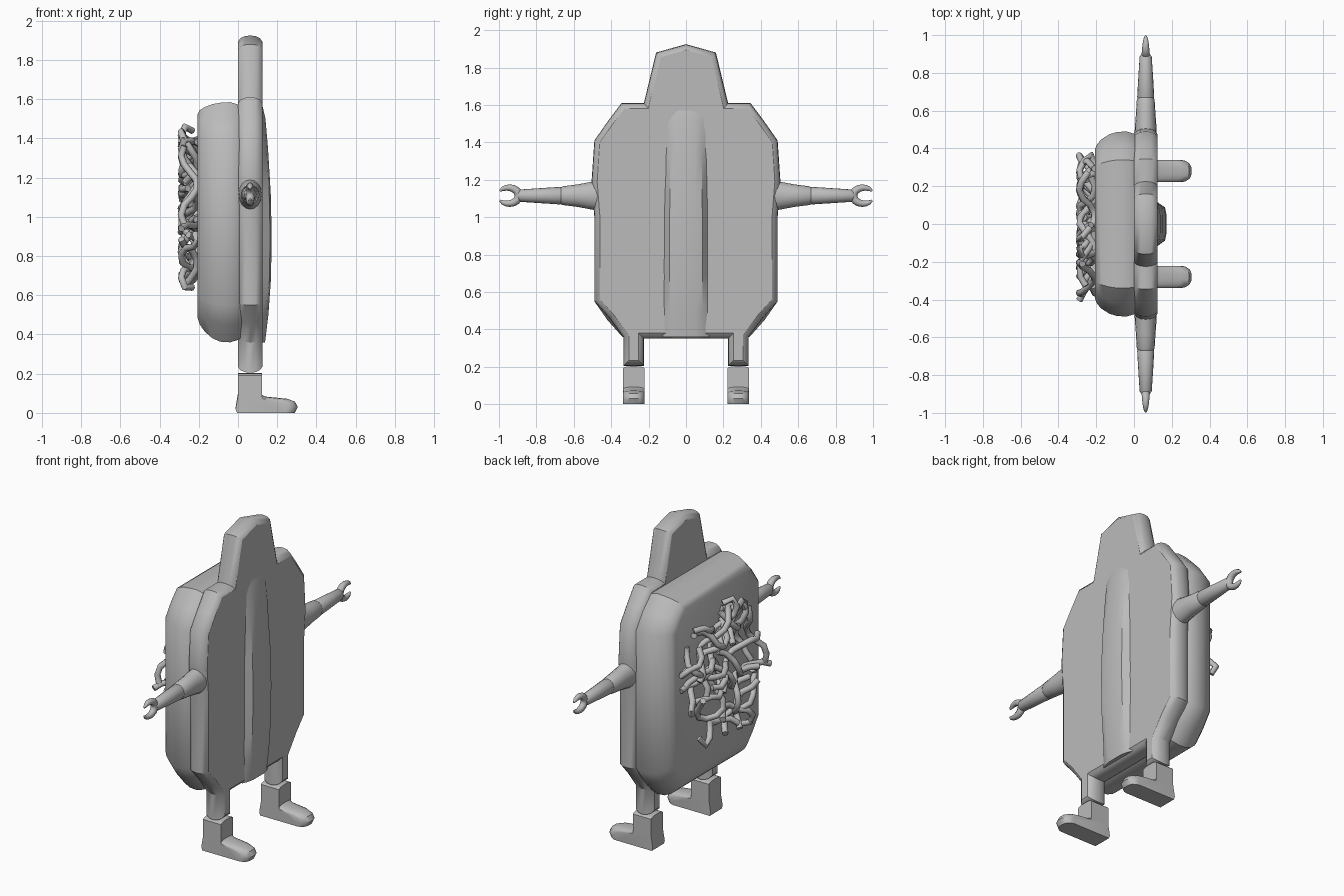
import bpy, bmesh, math, random
from mathutils import Vector

if "Cube" in bpy.data.objects:
    bpy.data.objects.remove(bpy.data.objects["Cube"])

random.seed(11)
grey = bpy.data.materials.new("plain grey")
grey.diffuse_color = (0.5, 0.5, 0.5, 1)
grey.use_nodes = True
grey.node_tree.nodes["Principled BSDF"].inputs["Base Color"].default_value = grey.diffuse_color


def finish(ob, angle=35):
    ob.data.materials.append(grey)
    bpy.ops.object.select_all(action='DESELECT')
    ob.select_set(True)
    bpy.context.view_layer.objects.active = ob
    bpy.ops.object.shade_smooth_by_angle(angle=math.radians(angle))
    return ob


def loft(name, rings, angle=35):
    """Skin a list of closed rings and cap both ends."""
    bm = bmesh.new()
    loops = [[bm.verts.new(p) for p in ring] for ring in rings]
    n = len(loops[0])
    for a, b in zip(loops, loops[1:]):
        for i in range(n):
            j = (i + 1) % n
            bm.faces.new((a[i], a[j], b[j], b[i]))
    bm.faces.new(loops[0][::-1])
    bm.faces.new(loops[-1])
    bmesh.ops.recalc_face_normals(bm, faces=bm.faces)
    me = bpy.data.meshes.new(name)
    bm.to_mesh(me)
    bm.free()
    ob = bpy.data.objects.new(name, me)
    bpy.context.collection.objects.link(ob)
    return finish(ob, angle)


def inset(pts, d):
    """Mitred inward offset of a clockwise (y, z) outline."""
    out = []
    for i, p in enumerate(pts):
        p = Vector(p)
        a = (p - Vector(pts[i - 1])).normalized()
        b = (Vector(pts[(i + 1) % len(pts)]) - p).normalized()
        na, nb = Vector((a.y, -a.x)), Vector((b.y, -b.x))
        out.append(p + (na + nb) * d / (1 + na.dot(nb)))
    return out


def slab(name, half, layers):
    """Mirror a half outline; layers are (x, inset, z shift)."""
    outline = half + [(-y, z) for y, z in reversed(half) if y > 0]
    return loft(name, [[(x, p.x, p.y + dz) for p in inset(outline, d)]
                       for x, d, dz in layers])


def tube(name, points, radius, radii=None):
    """Kinked round tube along a path, converted to a mesh."""
    cu = bpy.data.curves.new(name, 'CURVE')
    cu.dimensions = '3D'
    cu.bevel_depth, cu.bevel_resolution, cu.use_fill_caps = radius, 2, True
    sp = cu.splines.new('POLY')
    sp.points.add(len(points) - 1)
    for i, p in enumerate(points):
        sp.points[i].co = (*p, 1)
        sp.points[i].radius = radii[i] if radii else 1
    tmp = bpy.data.objects.new(name, cu)
    bpy.context.collection.objects.link(tmp)
    bpy.context.view_layer.update()
    me = bpy.data.meshes.new_from_object(
        tmp.evaluated_get(bpy.context.evaluated_depsgraph_get()))
    bpy.data.objects.remove(tmp)
    ob = bpy.data.objects.new(name, me)
    bpy.context.collection.objects.link(ob)
    me.materials.clear()
    return finish(ob, 50)


# Flat front body with peaked top and upper legs
slab("body",
     [(0, 1.925), (0.16, 1.88), (0.225, 1.61), (0.345, 1.61), (0.42, 1.51),
      (0.49, 1.41), (0.505, 1.19), (0.49, 1.0), (0.49, 0.55), (0.41, 0.46),
      (0.335, 0.36), (0.335, 0.205), (0.225, 0.205), (0.225, 0.35)],
     [(0, 0.03, 0), (0.012, 0.013, 0), (0.035, 0.003, 0), (0.062, 0, 0),
      (0.09, 0.003, 0), (0.112, 0.013, 0), (0.124, 0.03, 0)])

# Rounded cushion on the back
slab("back_cushion",
     [(0.34, 1.585), (0.42, 1.5), (0.49, 1.40), (0.49, 0.55), (0.42, 0.45),
      (0.34, 0.36)],
     [(0.03, 0.03, 0), (0.0, 0.012, 0), (-0.04, 0, 0), (-0.09, 0.003, 0),
      (-0.13, 0.015, 0.005), (-0.17, 0.04, 0.015), (-0.195, 0.066, 0.025),
      (-0.207, 0.095, 0.03)])

# Raised strip down the front
loft("front_ridge",
     [[(0.115, -w, z), (x - 0.008, -0.72 * w, z), (x, -0.4 * w, z),
       (x, 0.4 * w, z), (x - 0.008, 0.72 * w, z), (0.115, w, z)]
      for z, x, w in [(0.36, 0.138, 0.125), (0.5, 0.155, 0.125),
                      (0.68, 0.168, 0.123), (0.9, 0.172, 0.122),
                      (1.12, 0.167, 0.12), (1.35, 0.153, 0.115),
                      (1.5, 0.14, 0.112), (1.58, 0.122, 0.108)]])

ARM_X, ARM_Z = 0.062, 1.115
for side, s in (("right", -1), ("left", 1)):
    # Arm: flared sleeve, then slimmer forearm
    def arm(name, stations):
        rings = []
        for y, rx, rz in stations:
            rings.append([(ARM_X + rx * math.cos(k * math.pi / 8), s * y,
                           ARM_Z + rz * math.sin(k * math.pi / 8))
                          for k in range(16)])
        loft(name, rings)

    arm(side + "_sleeve", [(0.42, 0.06, 0.09), (0.5, 0.058, 0.075),
                           (0.58, 0.052, 0.06), (0.66, 0.047, 0.05),
                           (0.672, 0.04, 0.043)])
    arm(side + "_forearm", [(0.662, 0.04, 0.042), (0.674, 0.045, 0.047),
                            (0.78, 0.039, 0.04), (0.885, 0.032, 0.033),
                            (0.9, 0.022, 0.024)])

    # Open claw hand
    path, radii = [], []
    for k in range(15):
        t = math.radians(36 + k * 288 / 14)
        path.append((ARM_X, s * (0.95 + 0.056 * math.cos(t)),
                     ARM_Z + 0.043 * math.sin(t)))
        radii.append(0.25 + 0.85 * math.sin(math.pi * k / 14) ** 0.6)
    tube(side + "_hand", path, 0.02, radii)

    # Boot with a long toe
    profile = [(-0.005, 0), (-0.012, 0.03), (0.0, 0.1), (0.0, 0.203),
               (0.122, 0.203), (0.122, 0.092), (0.14, 0.083), (0.25, 0.072),
               (0.29, 0.058), (0.305, 0.03), (0.29, 0.0)]
    cx, cz = 0.08, 0.07
    rings = []
    for y, k in [(0.222, 0.72), (0.226, 0.82), (0.24, 0.94), (0.262, 1.0),
                 (0.298, 1.0), (0.32, 0.94), (0.334, 0.82), (0.338, 0.72)]:
        toe = 1 - (1 - k) * 0.8
        rings.append([(cx + (x - cx) * toe if x > 0.13 else x, s * y,
                       z if z < 0.01 else z - (1 - k) * 0.04)
                      for x, z in profile])
    loft(side + "_boot", rings)

# Tangled kinked strands over the back
for n in range(24):
    y, z = random.uniform(-0.34, 0.32), random.uniform(0.63, 1.4)
    heading = random.uniform(0, 2 * math.pi)
    phase = random.uniform(0, 2 * math.pi)
    pts = []
    for k in range(random.randint(7, 12)):
        pts.append((-0.248 + 0.042 * math.sin(phase + k * 0.9), y, z))
        heading += random.uniform(-0.75, 0.75)
        # turn back toward the middle near the rim
        if ((y + 0.01) / 0.36) ** 2 + ((z - 1.02) / 0.42) ** 2 > 1:
            home = math.atan2(1.02 - z, -0.01 - y)
            diff = (home - heading + math.pi) % (2 * math.pi) - math.pi
            heading += 0.6 * diff
        y += 0.05 * math.cos(heading)
        z += 0.05 * math.sin(heading)
        y, z = max(-0.41, min(0.38, y)), max(0.57, min(1.46, z))
    tube("strand_%02d" % (n + 1), pts, 0.018)
